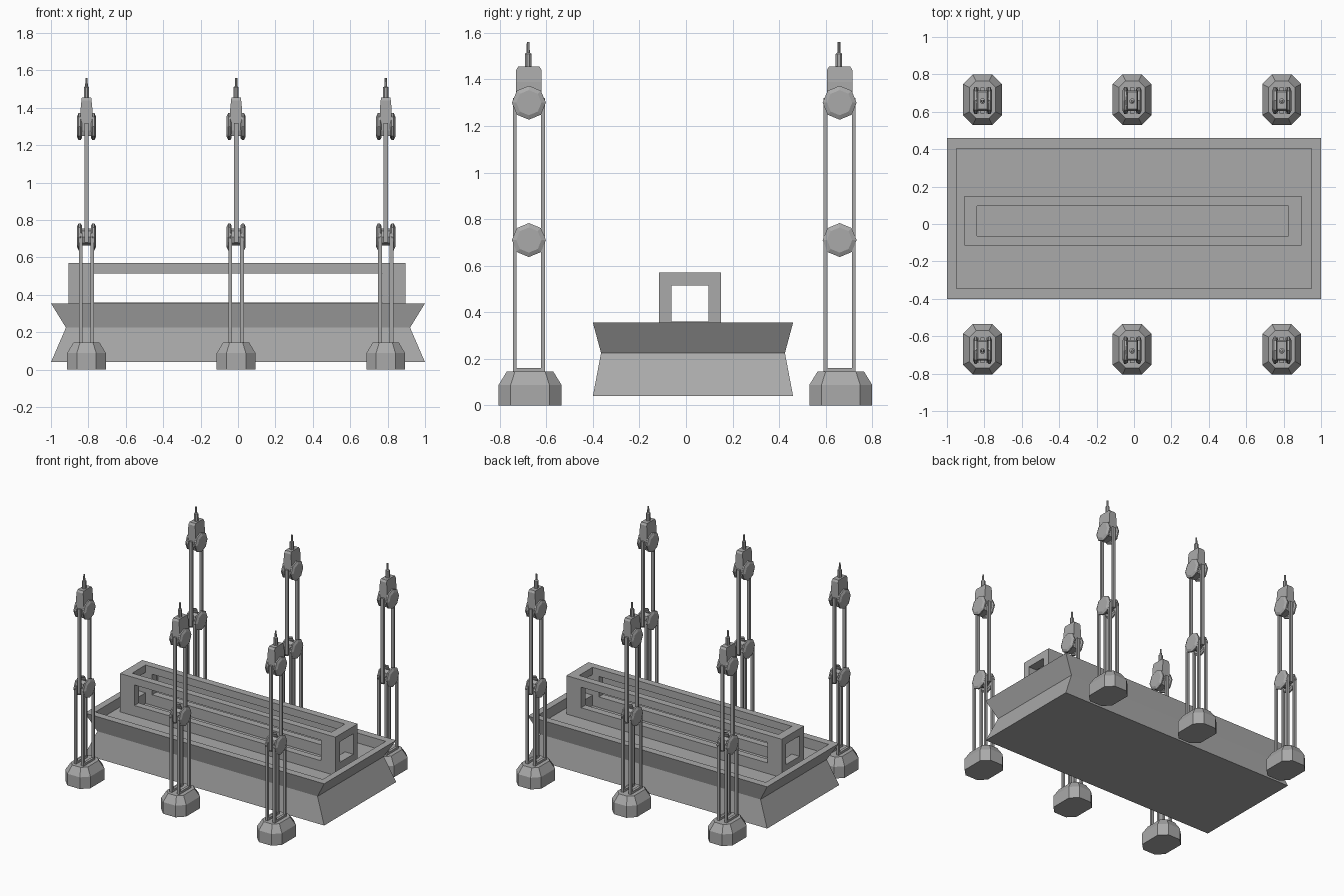
import bpy, bmesh, math

cube = bpy.data.objects.get("Cube")
if cube:
    bpy.data.objects.remove(cube, do_unlink=True)

GREY = (0.4, 0.4, 0.4, 1.0)
metal = bpy.data.materials.new("plain_grey")
metal.use_nodes = True
metal.diffuse_color = GREY
metal.node_tree.nodes["Principled BSDF"].inputs["Base Color"].default_value = GREY


def loft(bm, rings):
    """Skin a list of equally long point rings and cap both ends."""
    loops = [[bm.verts.new(p) for p in ring] for ring in rings]
    for a, b in zip(loops, loops[1:]):
        for i in range(len(a)):
            j = (i + 1) % len(a)
            bm.faces.new((a[i], a[j], b[j], b[i]))
    bm.faces.new(loops[0][::-1])
    bm.faces.new(loops[-1])


def rect(cx, cy, hx, hy, z):
    return [(cx - hx, cy - hy, z), (cx + hx, cy - hy, z),
            (cx + hx, cy + hy, z), (cx - hx, cy + hy, z)]


def octagon(hx, hy, cut, z):
    return [(-hx + cut, -hy, z), (hx - cut, -hy, z), (hx, -hy + cut, z), (hx, hy - cut, z),
            (hx - cut, hy, z), (-hx + cut, hy, z), (-hx, hy - cut, z), (-hx, -hy + cut, z)]


def disc(x, y, z, r, sides=8):
    return [(x, y + r * math.sin(i * math.tau / sides), z + r * math.cos(i * math.tau / sides))
            for i in range(sides)]


def box(bm, x0, x1, y0, y1, z0, z1):
    cx, cy, hx, hy = (x0 + x1) / 2, (y0 + y1) / 2, (x1 - x0) / 2, (y1 - y0) / 2
    loft(bm, [rect(cx, cy, hx, hy, z0), rect(cx, cy, hx, hy, z1)])


def finish(bm, name):
    bmesh.ops.recalc_face_normals(bm, faces=bm.faces)
    mesh = bpy.data.meshes.new(name)
    bm.to_mesh(mesh)
    bm.free()
    mesh.materials.append(metal)
    return mesh


def place(mesh, name, loc=(0, 0, 0)):
    ob = bpy.data.objects.new(name, mesh)
    ob.location = loc
    bpy.context.collection.objects.link(ob)


# Waisted tub with a raised rim and sunken deck
bm = bmesh.new()
loft(bm, [rect(0, 0.03, hx, hy, z) for hx, hy, z in (
    (1, 0.43, 0.04), (0.92, 0.395, 0.225), (1, 0.43, 0.355),
    (0.95, 0.375, 0.355), (0.95, 0.375, 0.28))])
place(finish(bm, "hull"), "hull")

# Open cage on the deck: corner posts, long rails and end bars
bm = bmesh.new()
X0, X1, Y0, Y1 = -0.905, 0.895, -0.115, 0.15
for y0, y1 in ((Y0, -0.063), (0.097, Y1)):
    for x0, x1 in ((X0, -0.785), (0.772, X1)):
        box(bm, x0, x1, y0, y1, 0.36, 0.515)
for z0, z1 in ((0.28, 0.36), (0.515, 0.57)):
    for y0, y1 in ((Y0, -0.063), (0.097, Y1)):
        box(bm, X0, X1, y0, y1, z0, z1)
    for x0, x1 in ((X0, -0.84), (0.825, X1)):
        box(bm, x0, x1, -0.063, 0.097, z0, z1)
place(finish(bm, "deck_cage"), "deck_cage")

# Leg parts, modelled once around the leg axis
parts = {}

bm = bmesh.new()
loft(bm, [octagon(0.104, 0.135, 0.052, 0), octagon(0.104, 0.135, 0.052, 0.088),
          octagon(0.07, 0.1, 0.035, 0.145)])
parts["foot"] = finish(bm, "foot")


def link_frame(bm, x, half, z0, z1):
    """Long rectangular loop made of two rods and two cross pieces."""
    for y in (-0.066, 0.056):
        box(bm, x - half, x + half, y - 0.008, y + 0.008, z0, z1)
    for z in (z0, z1 - 0.016):
        box(bm, x - half, x + half, -0.058, 0.048, z, z + 0.016)


bm = bmesh.new()
for x in (-0.031, 0.031):
    link_frame(bm, x, 0.01, 0.145, 0.73)
parts["lower_link"] = finish(bm, "lower_link")

bm = bmesh.new()
link_frame(bm, 0, 0.012, 0.68, 1.32)
parts["upper_link"] = finish(bm, "upper_link")

# Eight-sided hinge caps with bevelled rims, joined by an axle
for name, z in (("knee_joint", 0.71), ("top_joint", 1.30)):
    bm = bmesh.new()
    for s in (-1, 1):
        loft(bm, [disc(s * x, -0.005, z, r) for x, r in (
            (0.024, 0.062), (0.032, 0.073), (0.042, 0.073), (0.051, 0.054))])
    loft(bm, [disc(x, -0.005, z, 0.045) for x in (-0.03, 0.03)])
    parts[name] = finish(bm, name)

# Head block with chamfered top
bm = bmesh.new()
loft(bm, [rect(0, -0.005, hx, hy, z) for hx, hy, z in (
    (0.025, 0.045, 1.25), (0.032, 0.055, 1.28), (0.032, 0.055, 1.39),
    (0.027, 0.055, 1.44), (0.025, 0.046, 1.455))])
parts["head_block"] = finish(bm, "head_block")

# Stepped spike
bm = bmesh.new()
loft(bm, [octagon(r, r, r * 0.58, z) for r, z in (
    (0.014, 1.45), (0.014, 1.51), (0.007, 1.515), (0.006, 1.56))])
bmesh.ops.translate(bm, verts=bm.verts, vec=(0, -0.008, 0))
parts["spike"] = finish(bm, "spike")

# Six legs in two rows
for row, y in (("front", -0.67), ("back", 0.665)):
    for side, x in (("right", -0.81), ("middle", -0.01), ("left", 0.79)):
        for name, mesh in parts.items():
            place(mesh, f"{row}_{side}_{name}", (x, y, 0))
